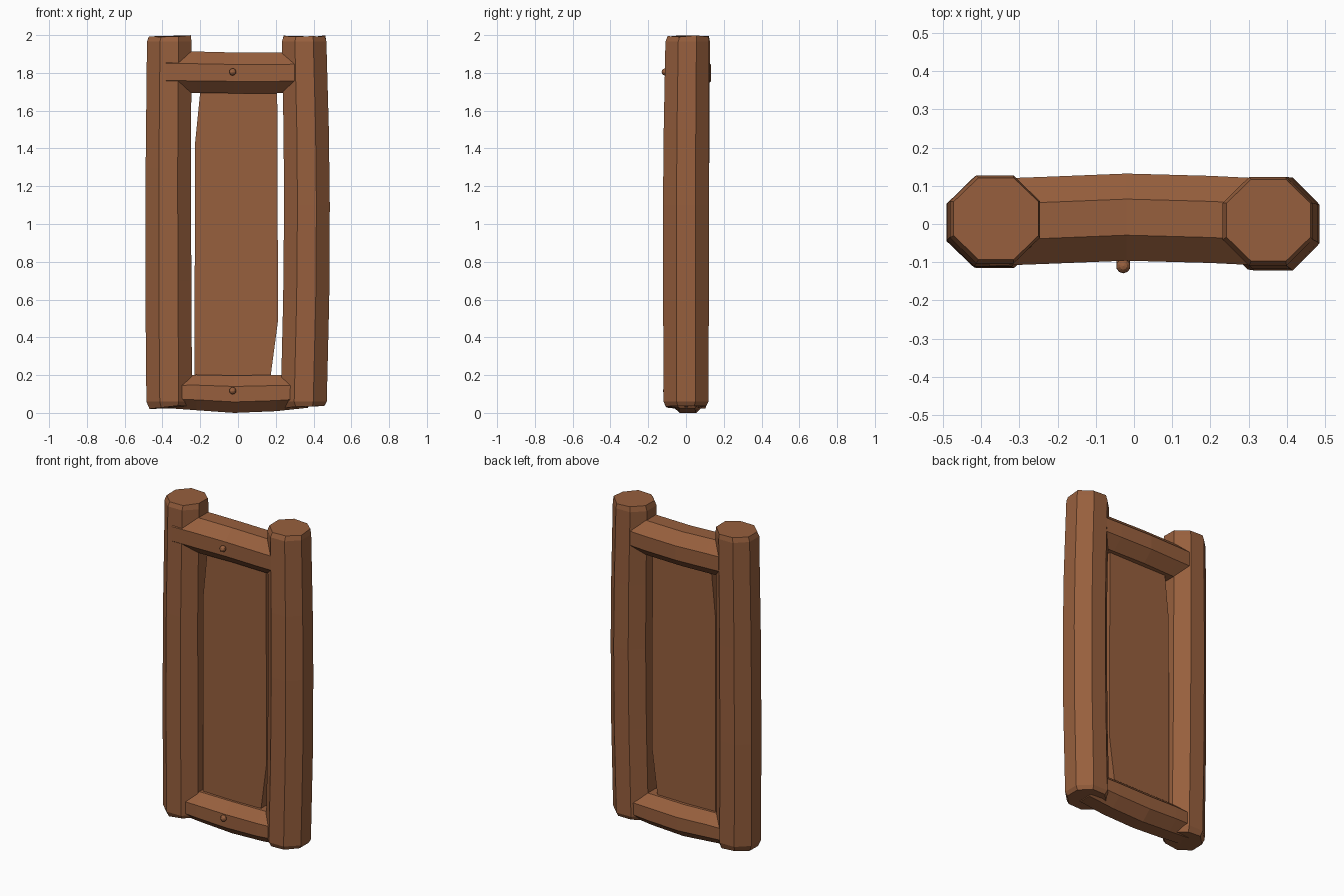
import bpy, bmesh, math, random
from mathutils import Vector

random.seed(4)
cube = bpy.data.objects.get("Cube")
if cube:
    bpy.data.objects.remove(cube, do_unlink=True)

wood = bpy.data.materials.new("brown_wood")
wood.use_nodes = True
colour = (0.31, 0.115, 0.047, 1)
wood.diffuse_color = colour
wood.node_tree.nodes["Principled BSDF"].inputs["Base Color"].default_value = colour


def finish(name, bm):
    bmesh.ops.recalc_face_normals(bm, faces=bm.faces)
    mesh = bpy.data.meshes.new(name)
    bm.to_mesh(mesh)
    bm.free()
    mesh.materials.append(wood)
    obj = bpy.data.objects.new(name, mesh)
    bpy.context.collection.objects.link(obj)
    return obj


def octagonal_log(name, sections, axis, rough=0.0):
    """Loft flat-sided octagons; each section is (centre, half width, half depth)."""
    bm = bmesh.new()
    rings = []
    for n, (centre, a, b) in enumerate(sections):
        ring = []
        for k in range(8):
            t = math.radians(22.5 + 45 * k)
            u, v = a * math.cos(t) * 1.082, b * math.sin(t) * 1.082
            end = n in (0, len(sections) - 1)
            w = random.uniform(-rough, 0 if n else rough) if end else 0
            off = Vector((u, v, w)) if axis == "Z" else Vector((w, u, v))
            ring.append(bm.verts.new(Vector(centre) + off))
        rings.append(ring)
    for low, high in zip(rings, rings[1:]):
        for k in range(8):
            j = (k + 1) % 8
            bm.faces.new((low[k], low[j], high[j], high[k]))
    bm.faces.new(rings[0][::-1])
    bm.faces.new(rings[-1])
    return finish(name, bm)


# Side posts, gently bowed, with worn chamfered ends
octagonal_log("right_post", [
    ((-0.362, 0.0, 0.03), 0.107, 0.102), ((-0.364, 0.0, 0.06), 0.121, 0.115),
    ((-0.369, 0.004, 0.7), 0.122, 0.117), ((-0.369, 0.006, 1.3), 0.12, 0.117),
    ((-0.364, 0.012, 1.965), 0.118, 0.115), ((-0.361, 0.014, 2.0), 0.111, 0.107)], "Z", 0.01)
octagonal_log("left_post", [
    ((0.35, 0.0, 0.03), 0.107, 0.107), ((0.348, 0.0, 0.06), 0.122, 0.119),
    ((0.361, 0.0, 0.6), 0.122, 0.121), ((0.365, 0.0, 1.1), 0.121, 0.122),
    ((0.361, 0.002, 1.5), 0.12, 0.12), ((0.35, 0.007, 1.965), 0.118, 0.116),
    ((0.352, 0.01, 2.0), 0.11, 0.107)], "Z", 0.01)

# Cross rails, bowed towards the back
octagonal_log("top_rail", [
    ((-0.38, 0.004, 1.805), 0.114, 0.108), ((-0.22, 0.01, 1.803), 0.114, 0.11),
    ((-0.02, 0.018, 1.8), 0.114, 0.108), ((0.2, 0.012, 1.8), 0.114, 0.108),
    ((0.36, 0.004, 1.803), 0.114, 0.106)], "X")
octagonal_log("bottom_rail", [
    ((-0.37, 0.006, 0.11), 0.1, 0.085), ((-0.22, 0.006, 0.108), 0.106, 0.094),
    ((-0.02, 0.01, 0.099), 0.106, 0.099), ((0.2, 0.006, 0.105), 0.106, 0.096),
    ((0.37, 0.006, 0.112), 0.1, 0.085)], "X")

# Plank between the rails, with tapered corners
bm = bmesh.new()
outline = [(-0.23, 0.1), (0.16, 0.1), (0.212, 0.49), (0.207, 1.85),
           (-0.185, 1.85), (-0.228, 1.42)]
front = bm.faces.new([bm.verts.new((x, -0.02, z)) for x, z in outline])
back = bmesh.ops.extrude_face_region(bm, geom=[front])["geom"]
bmesh.ops.translate(bm, vec=(0, 0.055, 0),
                    verts=[g for g in back if isinstance(g, bmesh.types.BMVert)])
finish("centre_plank", bm)

# Round pegs on the front of the rails
for name, y, z in (("top_peg", -0.11, 1.805), ("bottom_peg", -0.103, 0.117)):
    bm = bmesh.new()
    bmesh.ops.create_uvsphere(bm, u_segments=10, v_segments=6, radius=0.019)
    bmesh.ops.translate(bm, verts=bm.verts, vec=(-0.028, y, z))
    finish(name, bm)
